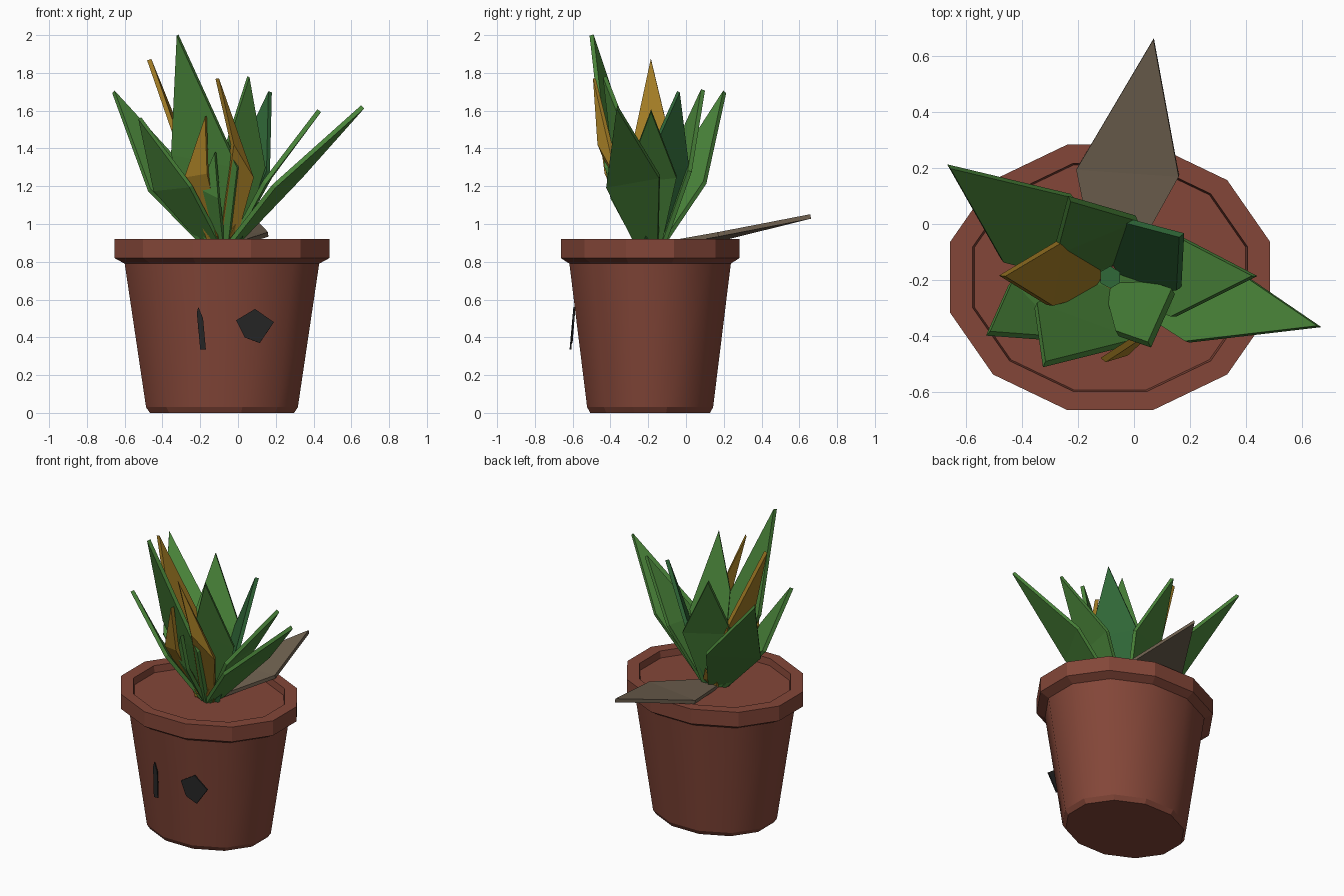
import bpy
import bmesh
import math
from mathutils import Vector

old = bpy.data.objects.get("Cube")
if old:
    bpy.data.objects.remove(old)

CENTRE = Vector((-0.085, -0.19, 0))
SIDES = 12
SQUASH = 0.83


def make_material(name, rgb):
    mat = bpy.data.materials.new(name)
    mat.use_nodes = True
    colour = (*rgb, 1)
    mat.diffuse_color = colour
    bsdf = mat.node_tree.nodes["Principled BSDF"]
    bsdf.inputs["Base Color"].default_value = colour
    bsdf.inputs["Roughness"].default_value = 0.9
    return mat


TERRACOTTA = make_material("terracotta", (0.23, 0.062, 0.04))
GREEN = make_material("leaf green", (0.07, 0.24, 0.043))
DEEP = make_material("deep green", (0.03, 0.14, 0.04))
OCHRE = make_material("ochre", (0.36, 0.2, 0.018))
BROWN = make_material("dead leaf brown", (0.16, 0.12, 0.08))
BLACK = make_material("black", (0.017, 0.017, 0.017))


def finish(name, bm, mat, thickness=0):
    bmesh.ops.recalc_face_normals(bm, faces=bm.faces)
    mesh = bpy.data.meshes.new(name)
    bm.to_mesh(mesh)
    bm.free()
    mesh.materials.append(mat)
    obj = bpy.data.objects.new(name, mesh)
    bpy.context.collection.objects.link(obj)
    if thickness:
        solid = obj.modifiers.new("thickness", "SOLIDIFY")
        solid.thickness = thickness
        solid.offset = 0
    return obj


def lathe(name, profile, mat, sides, squash, smooth_bands=()):
    """Revolve (radius, height) pairs into a capped oval solid."""
    bm = bmesh.new()
    rings = []
    for radius, z in profile:
        ring = []
        for i in range(sides):
            a = (i + 0.5) * math.tau / sides
            offset = Vector((radius * math.cos(a), radius * squash * math.sin(a), z))
            ring.append(bm.verts.new(CENTRE + offset))
        rings.append(ring)
    for band, (low, high) in enumerate(zip(rings, rings[1:])):
        for i in range(sides):
            j = (i + 1) % sides
            face = bm.faces.new((low[i], low[j], high[j], high[i]))
            face.smooth = band in smooth_bands
    bm.faces.new(rings[0][::-1])
    bm.faces.new(rings[-1])
    return finish(name, bm, mat)


def leaf(name, mat, left, right, tip, base_z=0.88, thickness=0.024):
    """Blade that widens from the crown to two shoulders, then tapers to a tip."""
    left, right, tip = Vector(left), Vector(right), Vector(tip)
    out = (left + right) / 2 - CENTRE
    out.z = 0
    root = CENTRE + out.normalized() * 0.045 + Vector((0, 0, base_z))
    half = (right - left).normalized() * min(0.06, (right - left).length * 0.3)
    bm = bmesh.new()
    a, b, c, d, e = [bm.verts.new(p) for p in (root - half, root + half, right, left, tip)]
    bm.faces.new((a, b, c, d))
    bm.faces.new((d, c, e))
    return finish(name, bm, mat, thickness)


def plate(name, outline, y_low, lean):
    """Thin patch on the pot front, leaning with height."""
    bm = bmesh.new()
    bottom = min(z for _, z in outline)
    bm.faces.new([bm.verts.new((x, y_low + (z - bottom) * lean, z)) for x, z in outline])
    return finish(name, bm, BLACK, 0.009)


# Pot with rim and recessed soil
lathe("pot", [(0.395, 0), (0.416, 0.03), (0.533, 0.79), (0.59, 0.82), (0.59, 0.92),
              (0.507, 0.92), (0.5, 0.875)], TERRACOTTA, SIDES, SQUASH, smooth_bands=(1,))

# Crown the leaves grow from
lathe("crown", [(0.04, 0.86), (0.04, 0.93)], DEEP, 6, 1)

# Large leaves
leaf("front_leaf", GREEN, (-0.35, -0.29, 1.37), (0, -0.42, 1.3), (-0.32, -0.5, 2))
leaf("front_left_leaf", GREEN, (-0.06, -0.39, 1.42), (0.14, -0.24, 1.3), (0.055, -0.43, 1.78))
leaf("inner_left_leaf", DEEP, (-0.02, 0.01, 1.3), (0.16, -0.23, 1.28), (0.17, -0.04, 1.7))
leaf("left_leaf", GREEN, (0.17, -0.05, 1.25), (0.14, -0.33, 1.22), (0.43, -0.185, 1.6))
leaf("outer_left_leaf", GREEN, (0.33, -0.14, 1.25), (0.19, -0.42, 1.2), (0.66, -0.365, 1.62))
leaf("outer_right_leaf", GREEN, (-0.22, 0.1, 1.22), (-0.47, -0.13, 1.18), (-0.66, 0.205, 1.7))
leaf("back_leaf", GREEN, (0.01, 0.02, 1.28), (-0.28, -0.1, 1.3), (-0.23, 0.09, 1.71))
leaf("front_right_leaf", GREEN, (-0.44, -0.21, 1.18), (-0.25, -0.41, 1.2), (-0.52, -0.39, 1.56))
leaf("drooping_leaf", BROWN, (-0.205, 0.195, 0.925), (0.16, 0.17, 0.945), (0.07, 0.66, 1.04), 0.885)

# Ochre leaves
leaf("right_ochre_leaf", OCHRE, (-0.26, -0.06, 1.35), (-0.3, -0.29, 1.38), (-0.47, -0.185, 1.87))
leaf("front_ochre_leaf", OCHRE, (-0.03, -0.46, 1.42), (0.08, -0.36, 1.25), (-0.11, -0.485, 1.77))
leaf("small_ochre_leaf", OCHRE, (-0.28, -0.37, 1.25), (-0.16, -0.42, 1.27), (-0.17, -0.46, 1.57))

# Small inner shoots
leaf("small_green_leaf", GREEN, (-0.2, -0.36, 1.19), (-0.1, -0.39, 1.14), (-0.12, -0.43, 1.38))
for i in range(5):
    a = i * math.tau / 5 + 0.4
    out, side = Vector((math.cos(a), math.sin(a), 0)), Vector((-math.sin(a), math.cos(a), 0))
    mid = CENTRE + out * 0.09 + Vector((0, 0, 0.94))
    leaf(f"shoot_{i + 1}", OCHRE, mid + side * 0.03, mid - side * 0.03,
         mid + out * 0.03 + Vector((0, 0, 0.08)), thickness=0.012)

# Dark patches on the pot front
plate("round_patch", [(-0.01, 0.49), (0.09, 0.55), (0.19, 0.48), (0.115, 0.37), (0.035, 0.4)],
      -0.605, 0.08)
plate("narrow_patch", [(-0.21, 0.56), (-0.185, 0.5), (-0.17, 0.335), (-0.2, 0.335), (-0.218, 0.53)],
      -0.612, 0.09)
